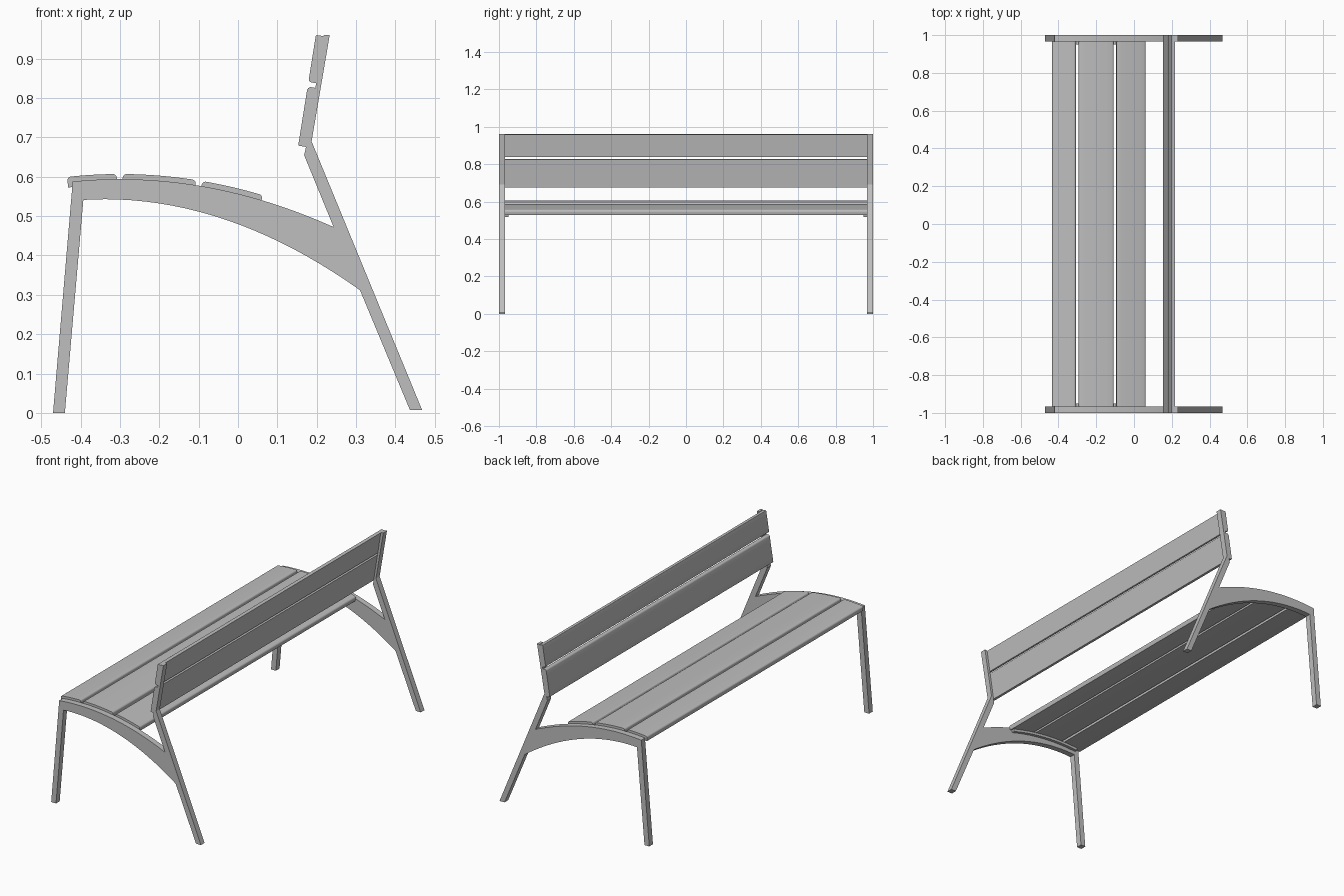
import bpy, bmesh, math
from mathutils import Vector

cube = bpy.data.objects.get("Cube")
if cube:
    bpy.data.objects.remove(cube)

grey = bpy.data.materials.new("bench_grey")
grey.use_nodes = True
colour = (0.52, 0.52, 0.52, 1)
grey.diffuse_color = colour
grey.node_tree.nodes["Principled BSDF"].inputs["Base Color"].default_value = colour


def extrude_profile(name, outline, y0, y1):
    """Extrude an (x, z) outline along y."""
    bm = bmesh.new()
    face = bm.faces.new([bm.verts.new((x, y0, z)) for x, z in outline])
    ext = bmesh.ops.extrude_face_region(bm, geom=[face])
    moved = [v for v in ext["geom"] if isinstance(v, bmesh.types.BMVert)]
    bmesh.ops.translate(bm, verts=moved, vec=(0, y1 - y0, 0))
    bmesh.ops.recalc_face_normals(bm, faces=bm.faces)
    mesh = bpy.data.meshes.new(name)
    bm.to_mesh(mesh)
    bm.free()
    mesh.materials.append(grey)
    obj = bpy.data.objects.new(name, mesh)
    bpy.context.collection.objects.link(obj)
    bpy.ops.object.select_all(action="DESELECT")
    obj.select_set(True)
    bpy.context.view_layer.objects.active = obj
    bpy.ops.object.shade_smooth_by_angle(angle=math.radians(30))
    return obj


def span(a, b, n):
    return [a + (b - a) * i / n for i in range(n + 1)]


def seat_z(x):
    return 0.594 - 0.413 * (x + 0.3) ** 2


def under_z(x):
    return 0.543 - 0.547 * (x + 0.34) ** 2


def seat_line(t, offset):
    """Point at a distance above the curved seat rail."""
    normal = Vector((0.826 * (t + 0.3), 1)).normalized()
    return Vector((t, seat_z(t))) + normal * offset


def back_line(t, offset):
    """Point at a distance in front of the backrest upright."""
    along = Vector((0.158, 0.987))
    return Vector((0.172, 0.672)) + along * t + Vector((-0.987, 0.158)) * offset


def slat_outline(line, t0, t1, low, high, round0, round1):
    """Board section along a guide line, with rounded outer corners."""
    pts = [line(t, low) for t in span(t0, t1, 6)]
    for a in span(0, math.pi / 2, 5):
        pts.append(line(t1 - round1 * (1 - math.cos(a)), high - round1 * (1 - math.sin(a))))
    pts += [line(t, high) for t in span(t1 - round1, t0 + round0, 6)[1:-1]]
    for a in span(math.pi / 2, 0, 5):
        pts.append(line(t0 + round0 * (1 - math.cos(a)), high - round0 * (1 - math.sin(a))))
    return [tuple(p) for p in pts]


# Side frames: front leg, curved rail, rear leg and backrest upright
frame = [(-0.47, 0), (-0.44, 0), (-0.393, 0.541)]
frame += [(x, under_z(x)) for x in span(-0.37, 0.31, 20)]
frame += [(0.437, 0.007), (0.468, 0.007), (0.187, 0.69), (0.233, 0.96),
          (0.218, 0.96), (0.172, 0.672), (0.168, 0.655)]
frame += [(x, seat_z(x)) for x in span(0.243, -0.42, 20)]

# Support strips under the seat boards
strip = [tuple(seat_line(x, -0.014)) for x in span(-0.4, 0.05, 14)]
strip += [tuple(seat_line(x, -0.028)) for x in span(0.05, -0.4, 14)]

for side, s in (("right", -1), ("left", 1)):
    extrude_profile(side + "_frame", frame, s * 0.967, s)
    extrude_profile(side + "_seat_support", strip, s * 0.95, s * 0.967)

# Seat boards, set between the frames
for name, x0, x1 in (("front", -0.433, -0.308), ("middle", -0.293, -0.108),
                     ("rear", -0.093, 0.06)):
    extrude_profile(name + "_seat_slat",
                    slat_outline(seat_line, x0, x1, -0.014, 0.013, 0.01, 0.01),
                    -0.967, 0.967)

# Backrest boards, fixed across the front of the uprights
for name, t0, t1, r0, r1 in (("lower", 0.004, 0.156, 0.003, 0.01),
                             ("upper", 0.168, 0.289, 0.008, 0.003)):
    extrude_profile(name + "_back_slat",
                    slat_outline(back_line, t0, t1, 0, 0.02, r0, r1), -1, 1)
